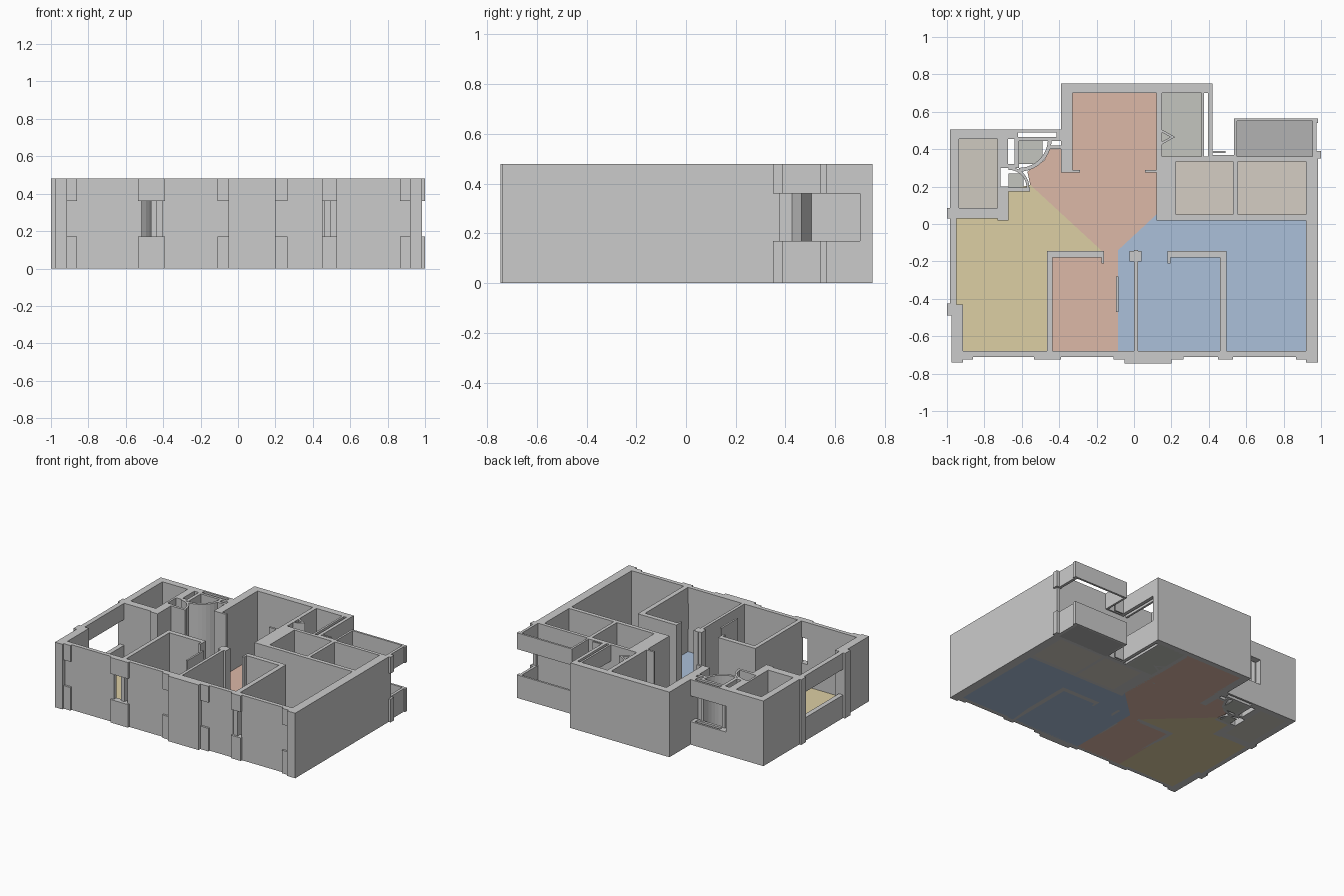
import bpy, bmesh, math

H = 0.48                  # wall height
SILL, HEAD = 0.17, 0.36   # window opening
FLOOR = 0.006


def finish(name, bm, color=None):
    bmesh.ops.recalc_face_normals(bm, faces=bm.faces[:])
    me = bpy.data.meshes.new(name)
    bm.to_mesh(me)
    bm.free()
    ob = bpy.data.objects.new(name, me)
    bpy.context.collection.objects.link(ob)
    if color:
        mat = bpy.data.materials.new(name + "_color")
        mat.diffuse_color = (*color, 1)
        me.materials.append(mat)
    return ob


def prism(bm, pts, z0, z1):
    """Extrude a plan outline between two heights."""
    face = bm.faces.new([bm.verts.new((x, y, z0)) for x, y in pts])
    top = bmesh.ops.extrude_face_region(bm, geom=[face], use_keep_orig=True)["geom"]
    for v in top:
        if isinstance(v, bmesh.types.BMVert):
            v.co.z = z1


def rect(x0, y0, x1, y1):
    return [(x0, y0), (x1, y0), (x1, y1), (x0, y1)]


def walls(name, rects, spans=((0, H),)):
    bm = bmesh.new()
    for r in rects:
        for z0, z1 in spans:
            prism(bm, rect(*r), z0, z1)
    return finish(name, bm)


def windows(name, rects):
    return walls(name, rects, ((0, SILL), (HEAD, H)))


def floor(name, pts, color):
    bm = bmesh.new()
    prism(bm, pts, 0, FLOOR)
    return finish(name, bm, color)


def arc_wall(name, cx, cy, r, t):
    """Quarter circle wall, used for the swung entry doors."""
    angles = [math.pi / 2 * i / 10 for i in range(11)]
    outer = [(cx + r * math.cos(a), cy + r * math.sin(a)) for a in angles]
    inner = [(cx + (r - t) * math.cos(a), cy + (r - t) * math.sin(a)) for a in angles]
    return outer + inner[::-1]


# Outer shell
walls("front_wall", [
    (-0.92, -0.71, -0.515, -0.68), (-0.405, -0.71, 0.455, -0.68),
    (0.525, -0.71, 0.93, -0.68), (-0.05, -0.745, 0.2, -0.68)])
walls("right_wall", [(0.92, -0.74, 0.985, 0.36)])
walls("left_front_pier", [(-0.975, -0.74, -0.915, -0.43), (-1.0, -0.49, -0.95, -0.425)])
walls("living_walls", [
    (-0.39, 0.28, -0.33, 0.75), (-0.39, 0.70, 0.42, 0.75), (0.12, 0.36, 0.15, 0.70),
    (-0.39, 0.275, -0.29, 0.29), (0.06, 0.275, 0.13, 0.29)])
walls("left_bath_walls", [
    (-0.985, 0.03, -0.935, 0.505), (-0.935, 0.455, -0.68, 0.505),
    (-0.935, 0.03, -0.68, 0.085), (-0.73, 0.02, -0.67, 0.2),
    (-0.73, 0.3, -0.675, 0.455), (-0.73, 0.2, -0.715, 0.3), (-1.0, 0.03, -0.98, 0.085)])
walls("right_bath_walls", [
    (0.12, 0.02, 0.225, 0.36), (0.225, 0.335, 0.92, 0.36),
    (0.225, 0.02, 0.92, 0.05), (0.53, 0.05, 0.555, 0.335)])
walls("balcony_corner_post", [(0.96, 0.33, 0.985, 0.375)])

# Window bands: sill below, lintel above
windows("left_window", [(-0.985, -0.43, -0.95, 0.03)])
windows("front_windows", [
    (-0.535, -0.725, -0.39, -0.68), (0.45, -0.725, 0.53, -0.68),
    (-0.92, -0.725, -0.86, -0.7), (-0.11, -0.725, -0.05, -0.7),
    (0.2, -0.725, 0.265, -0.7), (0.865, -0.725, 0.92, -0.7)])
windows("entry_window", [
    (-0.68, 0.49, -0.39, 0.505), (-0.62, 0.445, -0.39, 0.465),
    (-0.68, 0.455, -0.62, 0.5), (-0.415, 0.465, -0.39, 0.49)])
windows("utility_window", [(0.36, 0.36, 0.375, 0.70), (0.395, 0.36, 0.42, 0.70)])
windows("balcony_parapet", [
    (0.535, 0.55, 0.975, 0.565), (0.955, 0.36, 0.975, 0.55),
    (0.535, 0.36, 0.55, 0.55), (0.955, 0.54, 0.985, 0.565), (0.97, 0.35, 1.0, 0.39)])
windows("balcony_link_window", [(0.41, 0.36, 0.54, 0.37), (0.41, 0.38, 0.49, 0.39)])

# Interior partitions
walls("partition_left", [
    (-0.465, -0.70, -0.435, -0.145), (-0.465, -0.18, -0.165, -0.145),
    (-0.175, -0.21, -0.16, -0.145)])
walls("partition_middle", [
    (0.0, -0.69, 0.022, -0.14), (-0.025, -0.2, 0.04, -0.145), (-0.095, -0.47, -0.082, -0.28)])
walls("partition_right", [
    (0.18, -0.18, 0.495, -0.145), (0.18, -0.21, 0.195, -0.145), (0.46, -0.71, 0.495, -0.145)])

# Entry: shaft walls and swung doors
walls("entry_shaft", [
    (-0.64, 0.31, -0.615, 0.46), (-0.68, 0.3, -0.615, 0.32),
    (-0.68, 0.175, -0.555, 0.195), (-0.46, 0.4, -0.39, 0.42)])
for name, args in {"large_entry_door": (-0.615, 0.455, 0.175, 0.02),
                   "small_entry_door": (-0.67, 0.195, 0.11, 0.015)}.items():
    bm = bmesh.new()
    pts = arc_wall(name, *args)
    if name.startswith("large"):      # the large door swings toward the room
        pts = [(x, 2 * args[1] - y) for x, y in pts]
    prism(bm, pts, 0, H)
    finish(name, bm)

# Folded utility door
bm = bmesh.new()
prism(bm, [(0.14, 0.51), (0.22, 0.465), (0.14, 0.42), (0.14, 0.435), (0.195, 0.465), (0.14, 0.495)], 0, H)
finish("utility_door", bm)

# Floors
floor("yellow_room_floor", [
    (-0.95, 0.03), (-0.67, 0.03), (-0.67, 0.18), (-0.555, 0.21), (-0.165, -0.15),
    (-0.45, -0.15), (-0.45, -0.69), (-0.92, -0.69), (-0.92, -0.43), (-0.95, -0.43)],
    (0.72, 0.62, 0.37))
floor("living_floor", [
    (-0.34, 0.71), (0.13, 0.71), (0.13, 0.06), (-0.085, -0.14), (-0.085, -0.69), (-0.45, -0.69),
    (-0.45, -0.17), (-0.165, -0.17), (-0.165, -0.15), (-0.555, 0.21), (-0.57, 0.28),
    (-0.48, 0.34), (-0.445, 0.41), (-0.38, 0.41), (-0.38, 0.28), (-0.34, 0.28)],
    (0.72, 0.48, 0.39))
floor("bedroom_floor", [
    (-0.085, -0.14), (0.13, 0.06), (0.13, 0.025), (0.93, 0.025), (0.93, -0.69), (-0.085, -0.69)],
    (0.41, 0.53, 0.70))
TAN, GREY = (0.66, 0.61, 0.55), (0.55, 0.56, 0.52)
for name, r, c in [
        ("left_bath_floor", (-0.94, 0.08, -0.72, 0.46), (0.62, 0.59, 0.53)),
        ("right_bath_floor_a", (0.22, 0.045, 0.535, 0.34), TAN),
        ("right_bath_floor_b", (0.55, 0.045, 0.925, 0.34), TAN),
        ("utility_floor", (0.14, 0.355, 0.365, 0.71), GREY),
        ("balcony_floor", (0.54, 0.355, 0.96, 0.555), (0.45, 0.45, 0.45)),
        ("entry_floor", (-0.615, 0.32, -0.49, 0.45), GREY),
        ("entry_nook_floor", (-0.67, 0.19, -0.59, 0.27), GREY)]:
    floor(name, rect(*r), c)
